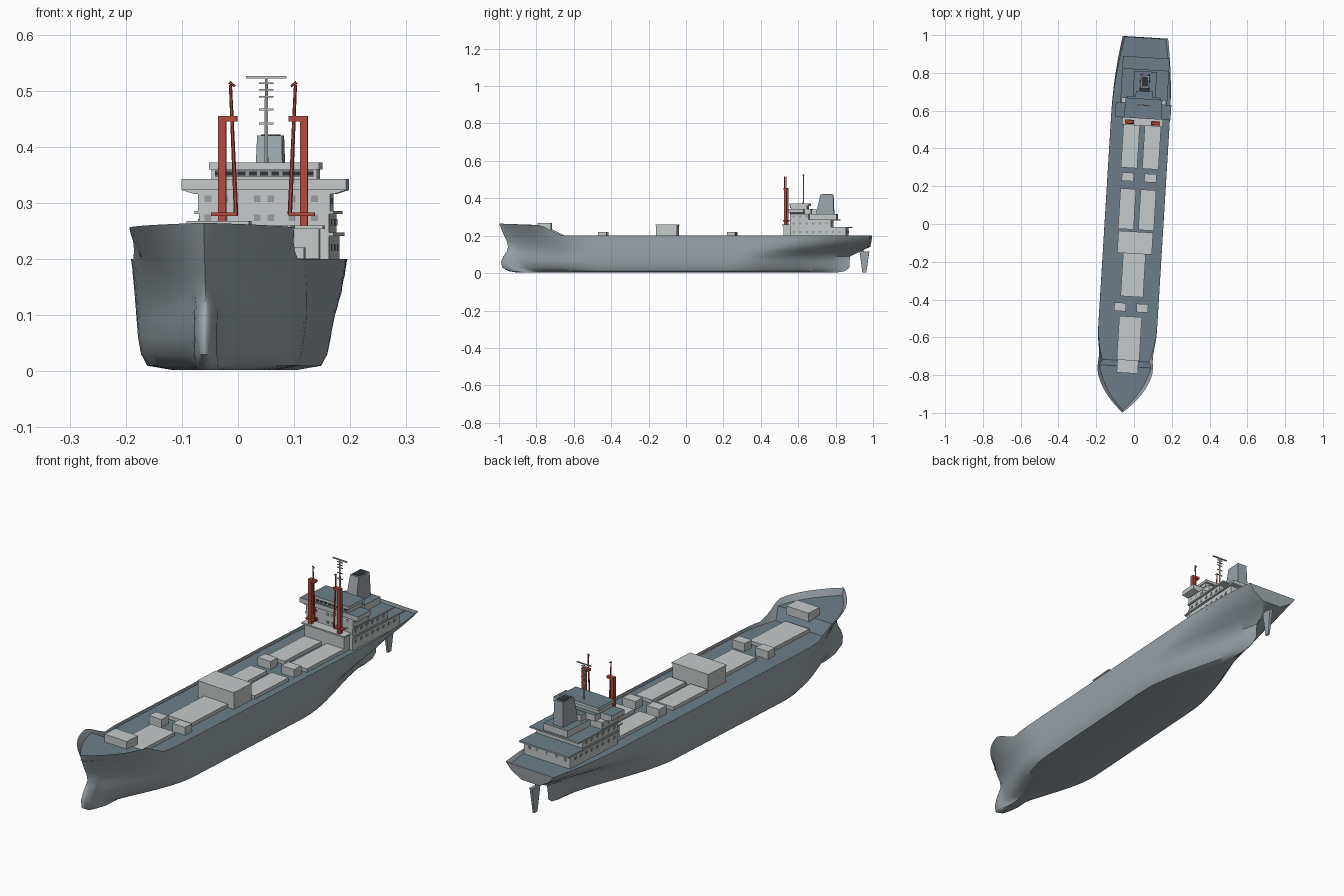
import bpy, bmesh, math
from mathutils import Matrix, Vector

if "Cube" in bpy.data.objects:
    bpy.data.objects.remove(bpy.data.objects["Cube"], do_unlink=True)

HEADING = Matrix.Rotation(math.radians(-3.5), 4, 'Z')
MID = 0.012  # centre line of everything above deck


def material(name, rgb):
    m = bpy.data.materials.new(name)
    m.use_nodes = True
    m.diffuse_color = (*rgb, 1)
    m.node_tree.nodes["Principled BSDF"].inputs["Base Color"].default_value = (*rgb, 1)
    return m


HULL = material("hull grey", (0.33, 0.38, 0.41))
DECK = material("deck slate", (0.15, 0.21, 0.25))
WHITE = material("house white", (0.56, 0.59, 0.59))
GLASS = material("window grey", (0.30, 0.34, 0.36))
RED = material("crane red", (0.46, 0.07, 0.05))
DARK = material("funnel opening", (0.03, 0.035, 0.04))


def finish(name, bm, mats):
    bm.transform(HEADING)
    me = bpy.data.meshes.new(name)
    bm.to_mesh(me)
    bm.free()
    for m in mats:
        me.materials.append(m)
    ob = bpy.data.objects.new(name, me)
    bpy.context.collection.objects.link(ob)
    return ob


def block(name, xs, ys, zs, mat, roof=None, tx=None, ty=None):
    """Box with an optional different top rectangle and roof colour."""
    bm = bmesh.new()
    rings = []
    for (x0, x1), (y0, y1), z in ((xs, ys, zs[0]), (tx or xs, ty or ys, zs[1])):
        rings.append([bm.verts.new((x + MID, y, z))
                      for x, y in ((x0, y0), (x1, y0), (x1, y1), (x0, y1))])
    low, high = rings
    bm.faces.new(low[::-1])
    bm.faces.new(high).material_index = 1 if roof else 0
    for i in range(4):
        j = (i + 1) % 4
        bm.faces.new((low[i], low[j], high[j], high[i]))
    return finish(name, bm, [mat, roof] if roof else [mat])


def wide(name, half, ys, zs, mat, roof=None, **kw):
    return block(name, (-half, half), ys, zs, mat, roof, **kw)


def beam(name, p, q, r, mat):
    bm = bmesh.new()
    p, q = Vector(p), Vector(q)
    d = q - p
    bmesh.ops.create_cone(bm, cap_ends=True, segments=6, radius1=r, radius2=r * 0.7, depth=d.length)
    turn = d.to_track_quat('Z', 'Y').to_matrix().to_4x4()
    bm.transform(Matrix.Translation((p + q) / 2 + Vector((MID, 0, 0))) @ turn)
    return finish(name, bm, [mat])


def grid(name, rows, mats, cap=False):
    """Skin a list of equal-length point rows."""
    bm = bmesh.new()
    vs = [[bm.verts.new(p) for p in row] for row in rows]
    for a, b in zip(vs, vs[1:]):
        for j in range(len(a) - 1):
            bm.faces.new((a[j], a[j + 1], b[j + 1], b[j]))
    if cap:
        end, n = vs[-1], len(vs[-1])
        for j in range(n // 2 - 1):
            bm.faces.new((end[j], end[j + 1], end[n - 2 - j], end[n - 1 - j]))
    bmesh.ops.remove_doubles(bm, verts=bm.verts, dist=0.00002)
    bmesh.ops.dissolve_degenerate(bm, edges=bm.edges, dist=0.00001)
    return finish(name, bm, mats)


def lerp(a, b, t):
    return a + (b - a) * t


def clamp(t):
    return max(0.0, min(1.0, t))


# Waterlines: height, bow y, stern y, half beam, entry length, run length, stern half width
LEVELS = [
    (0.002, -0.90, 0.80, 0.09, 0.50, 0.60, 0.0),
    (0.01, -0.95, 0.85, 0.134, 0.50, 0.62, 0.0),
    (0.03, -0.985, 0.875, 0.143, 0.50, 0.62, 0.0),
    (0.06, -0.99, 0.875, 0.148, 0.50, 0.60, 0.0),
    (0.09, -0.978, 0.88, 0.151, 0.50, 0.57, 0.0),
    (0.115, -0.96, 0.93, 0.153, 0.48, 0.54, 0.01),
    (0.14, -0.953, 0.984, 0.154, 0.46, 0.50, 0.045),
    (0.17, -0.96, 0.988, 0.155, 0.44, 0.45, 0.095),
    (0.20, -0.975, 0.99, 0.156, 0.42, 0.42, 0.12)]


def half_width(level, y):
    z, yb, ys, half, entry, run, stern = level
    hollow = clamp(1 - z / 0.19)
    def ease(s):
        return lerp(1 - (1 - s) ** 2, s * s * (3 - 2 * s), hollow)
    bow = half * ease(clamp((y - yb) / entry))
    if z < 0.12:  # bulbous bow
        bow = max(bow, 0.02 * math.sqrt(clamp((y - yb) / 0.04)))
    aft = stern + (half - stern) * ease(clamp((ys - y) / run))
    return min(bow, aft)


def fore_width(y):
    return 0.151 * (1 - (1 - clamp((y + 1) / 0.27)) ** 2.1)


# Hull with raised forecastle bulwark
rows = []
N = 72
for i in range(N + 1):
    u = (1 - math.cos(math.pi * i / N)) / 2
    side = []
    for lv in LEVELS:
        y = lerp(lv[1], lv[2], u)
        side.append((half_width(lv, y), y, lv[0]))
    w, y, z = side[-1]
    rise = clamp((-0.66 - y) / 0.10)
    yt = y - 0.025 * clamp((-0.66 - y) / 0.31)
    top = 0.2 + rise * (0.056 + 0.008 * clamp((-0.76 - y) / 0.2))
    side.append((lerp(w, fore_width(yt), rise), yt, top))
    rows.append([p for p in side[::-1]] + [(-x, y, z) for x, y, z in side])
hull = grid("hull", rows, [HULL], cap=True)
bpy.ops.object.select_all(action='DESELECT')
hull.select_set(True)
bpy.context.view_layer.objects.active = hull
bpy.ops.object.shade_smooth_by_angle(angle=math.radians(35))

# Main deck, break and forecastle deck
rows = []
for i in range(61):
    y = lerp(-0.985, -0.755, i / 20) if i <= 20 else lerp(-0.725, 0.987, (i - 21) / 39)
    if i <= 20:
        w, z = lerp(half_width(LEVELS[-1], y), fore_width(y), 0.55), 0.235
    else:
        w, z = lerp(half_width(LEVELS[-2], y), half_width(LEVELS[-1], y), 0.5), 0.186
    rows.append([(-w, y, z), (w, y, z)])
grid("deck", rows, [DECK])

# Cargo hatches and deck boxes
D = 0.185
wide("winch_house", 0.056, (-0.79, -0.72), (0.23, 0.268), WHITE)
wide("hatch_fore", 0.06, (-0.72, -0.49), (D, 0.201), WHITE)
wide("hatch_mid", 0.06, (-0.385, -0.155), (D, 0.201), WHITE)
wide("midship_house", 0.09, (-0.155, -0.042), (D, 0.255), WHITE)
wide("midship_roof", 0.092, (-0.157, -0.04), (0.255, 0.26), WHITE)
for s, tag in ((1, "left"), (-1, "right")):
    for label, a, b, y0, y1, top in (("hatch_center", 0.012, 0.095, -0.03, 0.185, 0.201),
                                     ("hatch_aft", 0.013, 0.1, 0.295, 0.53, 0.201),
                                     ("vent_box_aft", 0.028, 0.092, 0.225, 0.27, 0.221),
                                     ("vent_box_fore", 0.028, 0.09, -0.465, -0.42, 0.221)):
        block(f"{label}_{tag}", tuple(sorted((s * a, s * b))), (y0, y1), (D, top), WHITE)

# Superstructure tiers
wide("crane_house", 0.1, (0.53, 0.57), (D, 0.254), WHITE)
wide("crane_house_roof", 0.108, (0.522, 0.57), (0.254, 0.26), WHITE)
wide("lower_house", 0.116, (0.565, 0.865), (D, 0.241), WHITE)
wide("lower_deck", 0.124, (0.565, 0.885), (0.241, 0.247), WHITE, DECK)
wide("middle_house", 0.116, (0.565, 0.785), (0.247, 0.28), WHITE)
wide("middle_deck", 0.124, (0.565, 0.82), (0.28, 0.286), WHITE, DECK)
wide("upper_house", 0.118, (0.565, 0.665), (0.286, 0.316), WHITE)
wide("bridge_wing_base", 0.125, (0.565, 0.64), (0.316, 0.323), WHITE, tx=(-0.147, 0.147))
wide("bridge_wings", 0.147, (0.56, 0.64), (0.323, 0.343), WHITE, DECK)
wide("bridge_rear", 0.09, (0.64, 0.675), (0.316, 0.343), WHITE, DECK)
wide("wheelhouse", 0.094, (0.568, 0.655), (0.343, 0.362), WHITE)
wide("wheelhouse_roof", 0.098, (0.56, 0.665), (0.36, 0.372), WHITE, DECK)
wide("engine_casing", 0.06, (0.66, 0.81), (0.286, 0.315), WHITE, DECK)
wide("casing_top", 0.045, (0.665, 0.705), (0.315, 0.34), WHITE, DECK)
wide("funnel", 0.026, (0.695, 0.795), (0.3, 0.42), HULL, tx=(-0.022, 0.022), ty=(0.722, 0.79))
wide("funnel_opening", 0.016, (0.73, 0.782), (0.419, 0.422), DARK)

# Windows
wide("bridge_window_band", 0.088, (0.565, 0.57), (0.347, 0.358), GLASS)
for k in range(9):
    x = lerp(-0.08, 0.08, k / 8)
    block("bridge_pane", (x - 0.007, x + 0.007), (0.564, 0.57), (0.349, 0.356), DARK)
for z in (0.225, 0.268, 0.302):
    for x in (-0.1, -0.07, -0.012, 0.012, 0.05, 0.09):
        block("front_window", (x - 0.006, x + 0.006), (0.563, 0.567), (z, z + 0.011), GLASS)
for z, end in ((0.215, 0.85), (0.26, 0.77), (0.298, 0.65)):
    count = int((end - 0.58) / 0.035) + 1
    for s in (-1, 1):
        for k in range(count):
            y, x = 0.585 + k * 0.035, s * 0.1165
            block("side_window", (x - 0.002, x + 0.002), (y - 0.006, y + 0.006), (z, z + 0.011), GLASS)
for x in (-0.09, -0.05, 0.0, 0.05, 0.09):
    block("rear_window", (x - 0.006, x + 0.006), (0.864, 0.867), (0.215, 0.226), GLASS)

# Radar mast
beam("mast", (0, 0.63, 0.365), (0, 0.63, 0.525), 0.004, WHITE)
wide("mast_top_bar", 0.036, (0.627, 0.633), (0.522, 0.526), WHITE)
for z in (0.44, 0.465, 0.488, 0.5, 0.512):
    wide("mast_bar", 0.013, (0.628, 0.632), (z, z + 0.003), WHITE)

# Pair of cranes
for s, tag in ((1, "left"), (-1, "right")):
    def span(a, b):
        return tuple(sorted((s * a, s * b)))
    block(f"crane_post_{tag}", span(0.066, 0.08), (0.53, 0.545), (0.255, 0.455), RED)
    block(f"crane_head_{tag}", span(0.046, 0.08), (0.529, 0.546), (0.445, 0.455), RED)
    block(f"crane_platform_{tag}", span(0.046, 0.092), (0.527, 0.55), (0.277, 0.283), RED)
    beam(f"crane_jib_{tag}", (s * 0.048, 0.532, 0.28), (s * 0.058, 0.532, 0.51), 0.004, RED)
    beam(f"crane_hook_{tag}", (s * 0.06, 0.532, 0.515), (s * 0.05, 0.532, 0.508), 0.003, RED)

# Rudder
MID = 0.0
wide("rudder", 0.004, (0.945, 0.965), (0.002, 0.115), HULL, tx=(-0.007, 0.007), ty=(0.93, 0.982))
beam("rudder_stock", (0, 0.945, 0.1), (0, 0.945, 0.15), 0.008, HULL)
